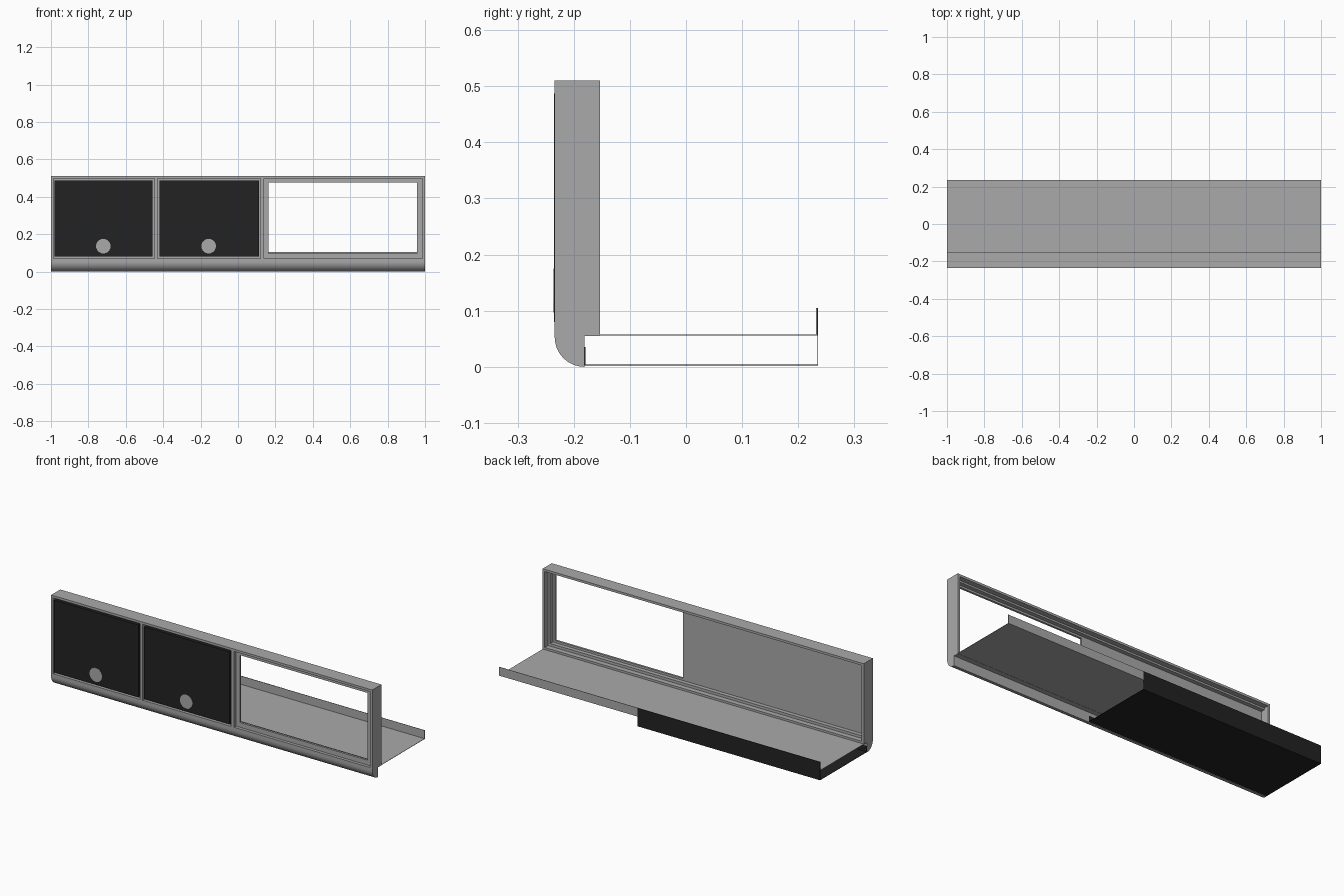
import bpy, bmesh, math

cube = bpy.data.objects.get("Cube")
if cube:
    bpy.data.objects.remove(cube, do_unlink=True)


def material(name, value):
    mat = bpy.data.materials.new(name)
    mat.use_nodes = True
    colour = (value, value, value, 1)
    mat.diffuse_color = colour
    mat.node_tree.nodes["Principled BSDF"].inputs["Base Color"].default_value = colour
    return mat


GREY = material("mid_grey", 0.4)
BLACK = material("soft_black", 0.016)


def finish(name, bm, mat):
    bmesh.ops.recalc_face_normals(bm, faces=bm.faces)
    mesh = bpy.data.meshes.new(name)
    bm.to_mesh(mesh)
    bm.free()
    mesh.materials.append(mat)
    obj = bpy.data.objects.new(name, mesh)
    bpy.context.collection.objects.link(obj)
    return obj


def box(name, x, y, z, mat=GREY):
    bm = bmesh.new()
    bmesh.ops.create_cube(bm, size=1)
    for v in bm.verts:
        v.co = [a + (c + 0.5) * (b - a) for c, (a, b) in zip(v.co, (x, y, z))]
    return finish(name, bm, mat)


def extrude_x(name, profile, half, mat=GREY):
    bm = bmesh.new()
    face = bm.faces.new([bm.verts.new((-half, y, z)) for y, z in profile])
    moved = bmesh.ops.extrude_face_region(bm, geom=[face])["geom"]
    verts = [g for g in moved if isinstance(g, bmesh.types.BMVert)]
    bmesh.ops.translate(bm, verts=verts, vec=(2 * half, 0, 0))
    return finish(name, bm, mat)


FRONT, REAR, BACK = -0.234, -0.153, 0.234
LOW, HIGH, TOP = 0.07, 0.497, 0.51
MID = (-0.217, -0.205)          # depth of the inner plate
INNER = 0.987

# Rounded bottom rail, stepped at the rear
R = 0.053
arc = [(FRONT + R - R * math.cos(a), R - R * math.sin(a))
       for a in (math.radians(6 * i) for i in range(16))]
rail = extrude_x("bottom_rail", [(FRONT, LOW)] + arc +
                 [(FRONT + R, 0.055), (REAR, 0.055), (REAR, LOW)], 1)
bpy.ops.object.select_all(action="DESELECT")
rail.select_set(True)
bpy.context.view_layer.objects.active = rail
bpy.ops.object.shade_smooth_by_angle(angle=math.radians(30))

# Outer frame
box("top_rail", (-1, 1), (FRONT, REAR), (HIGH, TOP))
for side, s in (("right", -1), ("left", 1)):
    box(side + "_end_wall", sorted((s, s * INNER)), (FRONT, REAR), (LOW, HIGH))

# Posts between the bays
for name, x in (("screen_post", (-0.447, -0.43)), ("window_post", (0.12, 0.14))):
    box(name, x, (FRONT, MID[0]), (LOW, HIGH))

# Inner plate: solid behind the screens, a border around the open window
box("screen_back_plate", (-INNER, 0.163), MID, (LOW, HIGH))
box("window_border_top", (0.163, 0.958), MID, (0.476, HIGH))
box("window_border_bottom", (0.163, 0.958), MID, (LOW, 0.097))
box("window_border_side", (0.958, INNER), MID, (LOW, HIGH))

# Small steps on the rear of the frame
box("rear_step_bottom", (-INNER, INNER), (MID[1], -0.182), (LOW, 0.085))
box("rear_step_top", (-INNER, INNER), (MID[1], -0.182), (0.487, HIGH))
box("rear_step_side", (0.973, INNER), (MID[1], -0.182), (0.085, 0.487))

# Screens with round buttons
for name, x0, x1, knob in (("right", -0.98, -0.456, -0.72),
                           ("middle", -0.42, 0.112, -0.157)):
    box(name + "_screen", (x0, x1), (FRONT - 0.001, MID[0]), (0.08, 0.487), BLACK)
    bm = bmesh.new()
    bmesh.ops.create_cone(bm, cap_ends=True, segments=32, radius1=0.039,
                          radius2=0.039, depth=0.004)
    for v in bm.verts:
        v.co = (knob + v.co.x, FRONT - 0.0005 + v.co.z, 0.136 + v.co.y)
    finish(name + "_button", bm, GREY)

# Thin shelf with upturned rear lip
box("shelf", (-1, 1), (REAR - 0.03, BACK), (0.056, 0.058))
box("shelf_lip", (-1, 1), (BACK - 0.002, BACK), (0.058, 0.105))

# Black sheet tray under the shelf, open at both ends
TRAY = (-1, 0.137)
box("tray_floor", TRAY, (FRONT + R, BACK), (0.002, 0.004), BLACK)
box("tray_rear_wall", TRAY, (BACK, BACK + 0.001), (0.002, 0.105), BLACK)
box("tray_front_wall", TRAY, (FRONT + R, FRONT + R + 0.002), (0.004, 0.035), BLACK)
